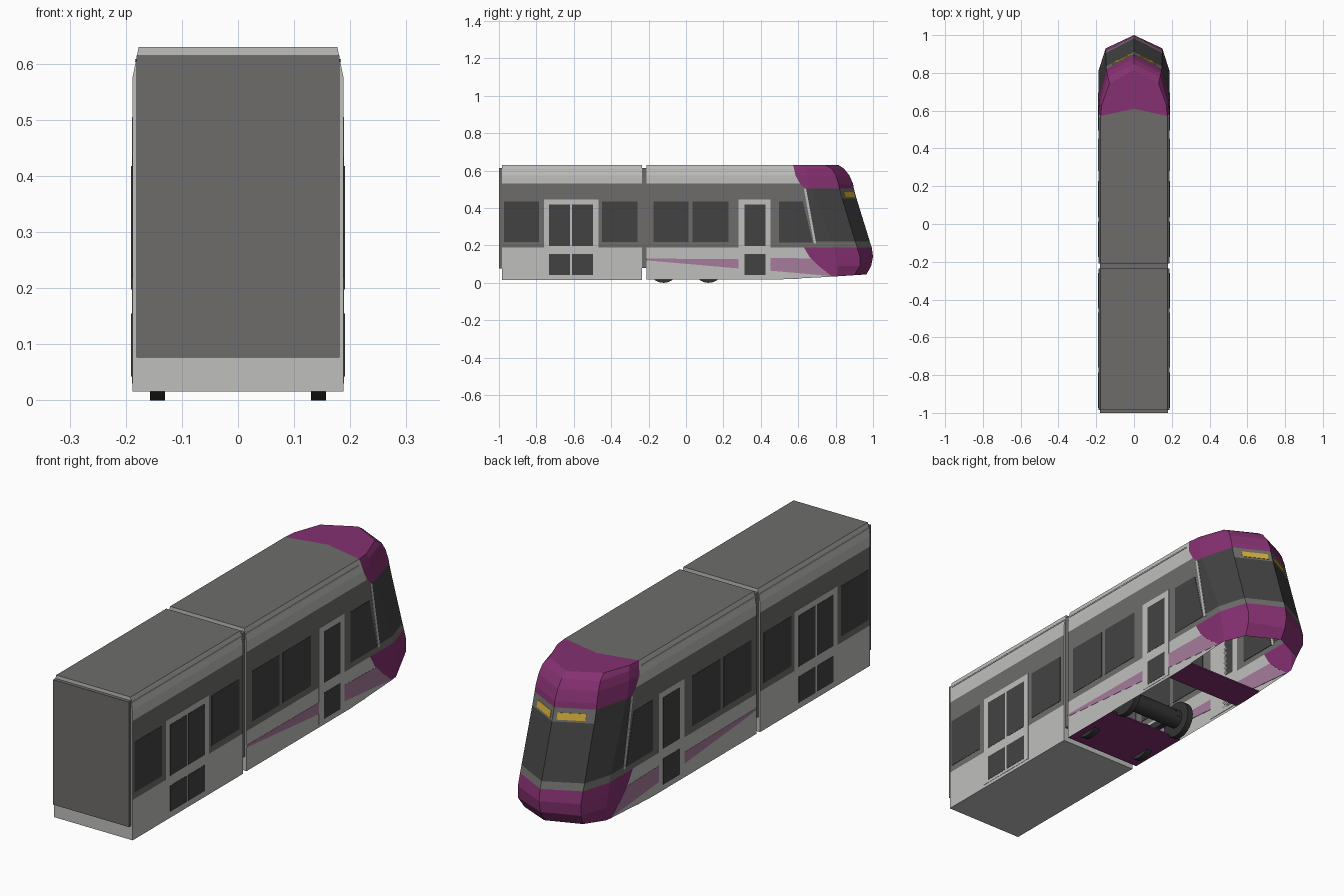
import bpy, bmesh, math
from mathutils import Vector, Matrix

if "Cube" in bpy.data.objects:
    bpy.data.objects.remove(bpy.data.objects["Cube"])

COL = {"light_grey": (.52, .52, .51), "band_grey": (.155, .152, .148), "glass_dark": (.055, .055, .055),
       "purple": (.235, .030, .165), "mauve": (.38, .20, .33), "lamp_yellow": (.66, .42, .04),
       "wheel_dark": (.035, .035, .035)}
NAMES = list(COL)
MATS = []
for n, c in COL.items():
    m = bpy.data.materials.new(n)
    m.diffuse_color = (*c, 1)
    m.use_nodes = True
    m.node_tree.nodes["Principled BSDF"].inputs["Base Color"].default_value = m.diffuse_color
    MATS.append(m)
LIGHT, BAND, GLASS, PURPLE, MAUVE, YELLOW, WHEEL = range(7)


def finish(name, bm, mat=None):
    """Turn a bmesh into an object; one material, or all when faces carry indices."""
    bmesh.ops.recalc_face_normals(bm, faces=bm.faces)
    me = bpy.data.meshes.new(name)
    bm.to_mesh(me)
    bm.free()
    for m in (MATS if mat is None else [MATS[mat]]):
        me.materials.append(m)
    ob = bpy.data.objects.new(name, me)
    bpy.context.collection.objects.link(ob)
    return ob


def prism(bm, pts, offset):
    """Extrude a closed polygon of 3D points by an offset."""
    a = [bm.verts.new(p) for p in pts]
    b = [bm.verts.new(Vector(p) + Vector(offset)) for p in pts]
    bm.faces.new(a)
    bm.faces.new(b[::-1])
    for i in range(len(a)):
        j = (i + 1) % len(a)
        bm.faces.new((a[i], a[j], b[j], b[i]))


def box(name, x0, x1, y0, y1, z0, z1, mat, both=False):
    bm = bmesh.new()
    for s in ((1, -1) if both else (1,)):
        prism(bm, [(s * x0, y0, z0), (s * x1, y0, z0), (s * x1, y0, z1), (s * x0, y0, z1)], (0, y1 - y0, 0))
    return finish(name, bm, mat)


def side_plate(name, pts, out, mat):
    """Thin plate on both side walls, outlined by (y, z) points."""
    bm = bmesh.new()
    for s in (1, -1):
        prism(bm, [(s * .186, y, z) for y, z in pts], (s * (out - .186), 0, 0))
    return finish(name, bm, mat)


def rect(y0, y1, z0, z1):
    return [(y0, z0), (y1, z0), (y1, z1), (y0, z1)]


def body_colour(z):
    return BAND if .19 < z < .53 else LIGHT


def nose_colour(z, front):
    if z < .19 or z > .505:
        return PURPLE
    if z < .22 or (z > .45 and front):
        return BAND
    return GLASS


# Rear car: constant section with sloped upper edges
bm = bmesh.new()
half = [(.188, .016), (.188, .19), (.188, .53), (.188, .575), (.181, .61), (.177, .63)]
prism(bm, [(x, -.985, z) for x, z in half] + [(-x, -.985, z) for x, z in half[::-1]], (0, .75, 0))
bm.normal_update()
for f in bm.faces:
    z = f.calc_center_median().z
    n = len(f.verts)
    f.material_index = LIGHT if n > 4 else (BAND if z > .625 else body_colour(z))
finish("rear_car_body", bm)

# Front car: stacked rings, each (z, nose start y, shoulder x y, corner x y, tip y, half width)
RINGS = [(.018, .78, .186, .81, .140, .90, .965, .188),
         (.09, .71, .188, .81, .150, .93, .990, .188),
         (.14, .66, .188, .80, .150, .93, 1.00, .188),
         (.19, .63, .188, .79, .150, .915, .993, .188),
         (.22, .69, .188, .78, .150, .905, .983, .188),
         (.45, .645, .187, .69, .148, .835, .912, .188),
         (.505, .635, .187, .67, .147, .82, .897, .188),
         (.53, .61, .186, .66, .146, .815, .893, .188),
         (.575, .585, .184, .65, .143, .80, .873, .188),
         (.61, .578, .177, .64, .138, .78, .845, .181),
         (.63, .572, .171, .63, .130, .745, .815, .177)]
bm = bmesh.new()
loft = []
for z, y0, sx, sy, cx, cy, ty, w in RINGS:
    right = [(w, -.21), (w, .5), (w, y0), (sx, sy), (cx, cy)]
    plan = right + [(0, ty)] + [(-x, y) for x, y in right[::-1]]
    # the lowest ring rises towards the nose
    loft.append([bm.verts.new((x, y, z + (max(0, y - .55) * .065 if z < .03 else 0))) for x, y in plan])
for lo, hi in zip(loft, loft[1:]):
    zm = (lo[0].co.z + hi[0].co.z) / 2
    for i in range(10):
        f = bm.faces.new((lo[i], lo[i + 1], hi[i + 1], hi[i]))
        k = min(i, 9 - i)
        f.material_index = body_colour(zm) if k < 2 else nose_colour(zm, k == 4)
# roof, purple nose cap and rear wall
top = loft[-1]
mid = bm.verts.new((0, .61, .63))
bm.faces.new(top[:3] + [mid] + top[8:]).material_index = BAND
bm.faces.new(top[2:9] + [mid]).material_index = PURPLE
bm.faces.new([r[0] for r in loft] + [r[10] for r in loft[::-1]]).material_index = LIGHT
finish("front_car_body", bm)

# Gangways, between the cars and at the rear end
box("middle_gangway", -.18, .18, -.24, -.205, .08, .615, BAND)
box("rear_gangway", -.181, .181, -1.0, -.98, .077, .615, BAND)

# Roof gutters
box("rear_gutter", .178, .184, -.98, -.24, .603, .609, LIGHT, True)
box("front_gutter", .178, .184, -.205, .56, .603, .609, LIGHT, True)

# Side windows
for i, (a, b) in enumerate([(-.973, -.786), (-.448, -.26), (-.174, .013), (.035, .228)]):
    side_plate(f"side_window_{i + 1}", rect(a, b, .218, .434), .1893, GLASS)
side_plate("cab_side_window", [(.496, .215), (.678, .215), (.625, .434), (.496, .434)], .1893, GLASS)
side_plate("cab_window_pillar", [(.684, .21), (.696, .21), (.642, .505), (.630, .505)], .1893, LIGHT)

# Doors: frame plate with upper and lower panes
for name, a, b, panes in [("rear_door", -.759, -.469, [(-.732, -.62), (-.609, -.496)]),
                          ("front_door", .28, .453, [(.314, .426)])]:
    side_plate(name, rect(a, b, .03, .445), .1893, LIGHT)
    for i, (p, q) in enumerate(panes):
        side_plate(f"{name}_upper_pane_{i + 1}", rect(p, q, .198, .418), .1903, GLASS)
        side_plate(f"{name}_lower_pane_{i + 1}", rect(p, q, .043, .155), .1903, GLASS)

# Tapering mauve stripes on the lower walls
side_plate("long_stripe", [(-.21, .12), (.28, .077), (.28, .126), (-.21, .13)], .189, MAUVE)
side_plate("nose_stripe", [(.453, .065), (.775, .036), (.71, .09), (.67, .13), (.453, .134)], .189, MAUVE)

# Lamps: plates lying on the two front faces above the windscreen
bm = bmesh.new()
lo, hi = RINGS[5], RINGS[6]


def on_front(s, u, v):
    a = Vector((s * lo[4], lo[5], lo[0])).lerp(Vector((s * hi[4], hi[5], hi[0])), v)
    b = Vector((0, lo[6], lo[0])).lerp(Vector((0, hi[6], hi[0])), v)
    return b.lerp(a, u)


for s in (1, -1):
    quad = [on_front(s, u, v) for u, v in [(.1, .15), (.78, .15), (.78, .65), (.1, .65)]]
    n = (quad[1] - quad[0]).cross(quad[3] - quad[0]).normalized()
    n = n if n.y > 0 else -n
    prism(bm, [q - n * .001 for q in quad], n * .003)
finish("front_lamps", bm, YELLOW)

# Underfloor plates; the bogie well and nose stay open
box("rear_floor_plate", -.186, .186, -.208, .08, .018, .024, PURPLE)
box("front_floor_plate", -.186, .186, .45, .60, .02, .026, PURPLE)


def cyl(name, r, x0, x1, y, z, mat, both=False):
    bm = bmesh.new()
    for s in ((1, -1) if both else (1,)):
        bmesh.ops.create_cone(bm, cap_ends=True, segments=32, radius1=r, radius2=r, depth=x1 - x0,
                              matrix=Matrix.Translation((s * (x0 + x1) / 2, y, z)) @ Matrix.Rotation(math.pi / 2, 4, 'Y'))
    return finish(name, bm, mat)


# Bogie: wheels, axles and side frames
for tag, y in (("rear", -.12), ("front", .12)):
    cyl(f"{tag}_wheels", .079, .13, .157, y, .079, WHEEL, True)
    cyl(f"{tag}_axle", .04, -.135, .135, y, .079, WHEEL)
box("bogie_side_frames", .10, .125, -.16, .16, .07, .10, WHEEL, True)
